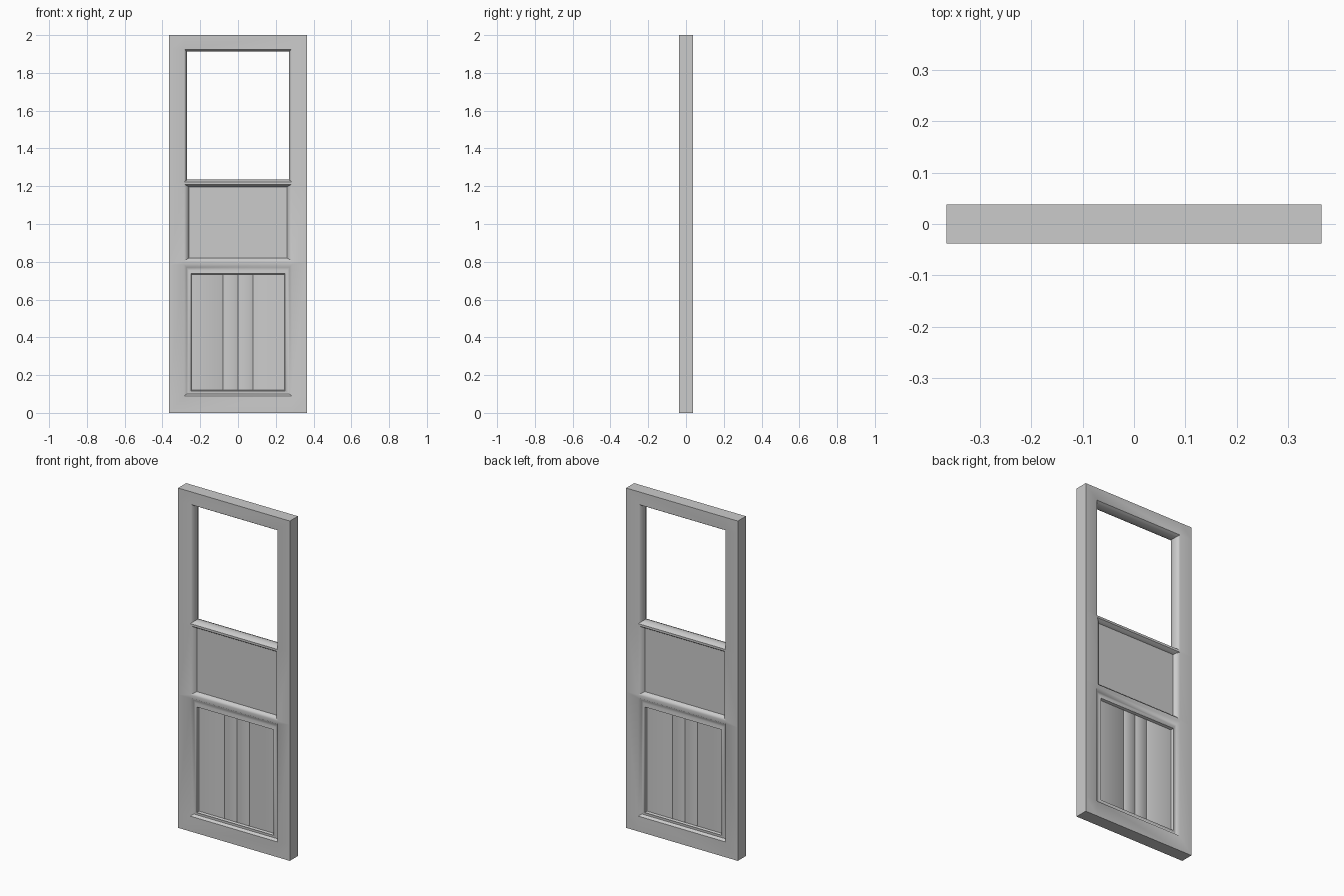
import bpy, bmesh

if "Cube" in bpy.data.objects:
    bpy.data.objects.remove(bpy.data.objects["Cube"])

W, T, H = 0.364, 0.0375, 2.0      # half width, half thickness, height
IN = 0.285                        # half width of the area between the stiles


def finish(bm, name, mirror=True):
    bmesh.ops.remove_doubles(bm, verts=bm.verts, dist=1e-5)
    if mirror:
        geom = bm.verts[:] + bm.edges[:] + bm.faces[:]
        bmesh.ops.mirror(bm, geom=geom, axis='Y', merge_dist=1e-5)
    bmesh.ops.recalc_face_normals(bm, faces=bm.faces)
    me = bpy.data.meshes.new(name)
    bm.to_mesh(me)
    bm.free()
    ob = bpy.data.objects.new(name, me)
    bpy.context.collection.objects.link(ob)
    bpy.ops.object.select_all(action='DESELECT')
    ob.select_set(True)
    bpy.context.view_layer.objects.active = ob
    bpy.ops.object.shade_smooth_by_angle(angle=0.9)
    return ob


def face(bm, pts):
    bm.faces.new([bm.verts.new(p) for p in pts])


def rect(x, z0, z1, y):
    return [(-x, y, z0), (x, y, z0), (x, y, z1), (-x, y, z1)]


def bridge(bm, a, b):
    for i in range(4):
        j = (i + 1) % 4
        face(bm, [a[i], a[j], b[j], b[i]])


# Nested loops (half width, bottom, top, y) from the front surface inwards
lower = [(IN, 0.09, 0.785, -T), (0.272, 0.10, 0.77, -0.022),
         (0.262, 0.108, 0.755, -0.022), (0.25, 0.116, 0.737, -0.026),
         (0.245, 0.12, 0.732, -0.012)]
middle = [(IN, 0.803, 1.21, -T), (0.268, 0.815, 1.202, -0.026),
          (0.26, 0.82, 1.197, -0.012)]
window = [(IN, 1.223, 1.925, -T), (0.277, 1.229, 1.919, -0.028),
          (0.27, 1.235, 1.913, -0.012), (0.27, 1.235, 1.913, 0)]

# Frame: stiles, rails, mouldings and outer edges
bm = bmesh.new()
zs = [0, 0.09, 0.785, 0.803, 1.21, 1.223, 1.925, H]
xs = [-W, -IN, IN, W]
for k in range(7):
    for i in range(3):
        if i == 1 and k % 2:
            continue              # the three openings
        face(bm, [(xs[i], -T, zs[k]), (xs[i + 1], -T, zs[k]),
                  (xs[i + 1], -T, zs[k + 1]), (xs[i], -T, zs[k + 1])])
for rings in (lower, middle, window):
    for a, b in zip(rings, rings[1:]):
        bridge(bm, rect(*a), rect(*b))
for k in range(7):
    for x in (-W, W):
        face(bm, [(x, -T, zs[k]), (x, 0, zs[k]), (x, 0, zs[k + 1]), (x, -T, zs[k + 1])])
for i in range(3):
    for z in (0, H):
        face(bm, [(xs[i], -T, z), (xs[i + 1], -T, z), (xs[i + 1], 0, z), (xs[i], 0, z)])
finish(bm, "door_frame")

# Flat middle panel
bm = bmesh.new()
face(bm, rect(0.26, 0.82, 1.197, -0.012))
finish(bm, "middle_panel")

# Lower panel with shallow vertical board grooves
bm = bmesh.new()
profile = [(-0.245, -0.012)]
for gx in (-0.08, 0, 0.08):
    profile += [(gx - 0.005, -0.012), (gx, -0.009), (gx + 0.005, -0.012)]
profile.append((0.245, -0.012))
for (xa, ya), (xb, yb) in zip(profile, profile[1:]):
    face(bm, [(xa, ya, 0.12), (xb, yb, 0.12), (xb, yb, 0.732), (xa, ya, 0.732)])
finish(bm, "lower_panel")
for ob in bpy.data.objects:
    if ob.name.endswith("panel"):
        # outward normals on both sheets
        bm = bmesh.new()
        bm.from_mesh(ob.data)
        for f in bm.faces:
            if f.normal.y * f.calc_center_median().y < 0:
                f.normal_flip()
        bm.to_mesh(ob.data)
        bm.free()
